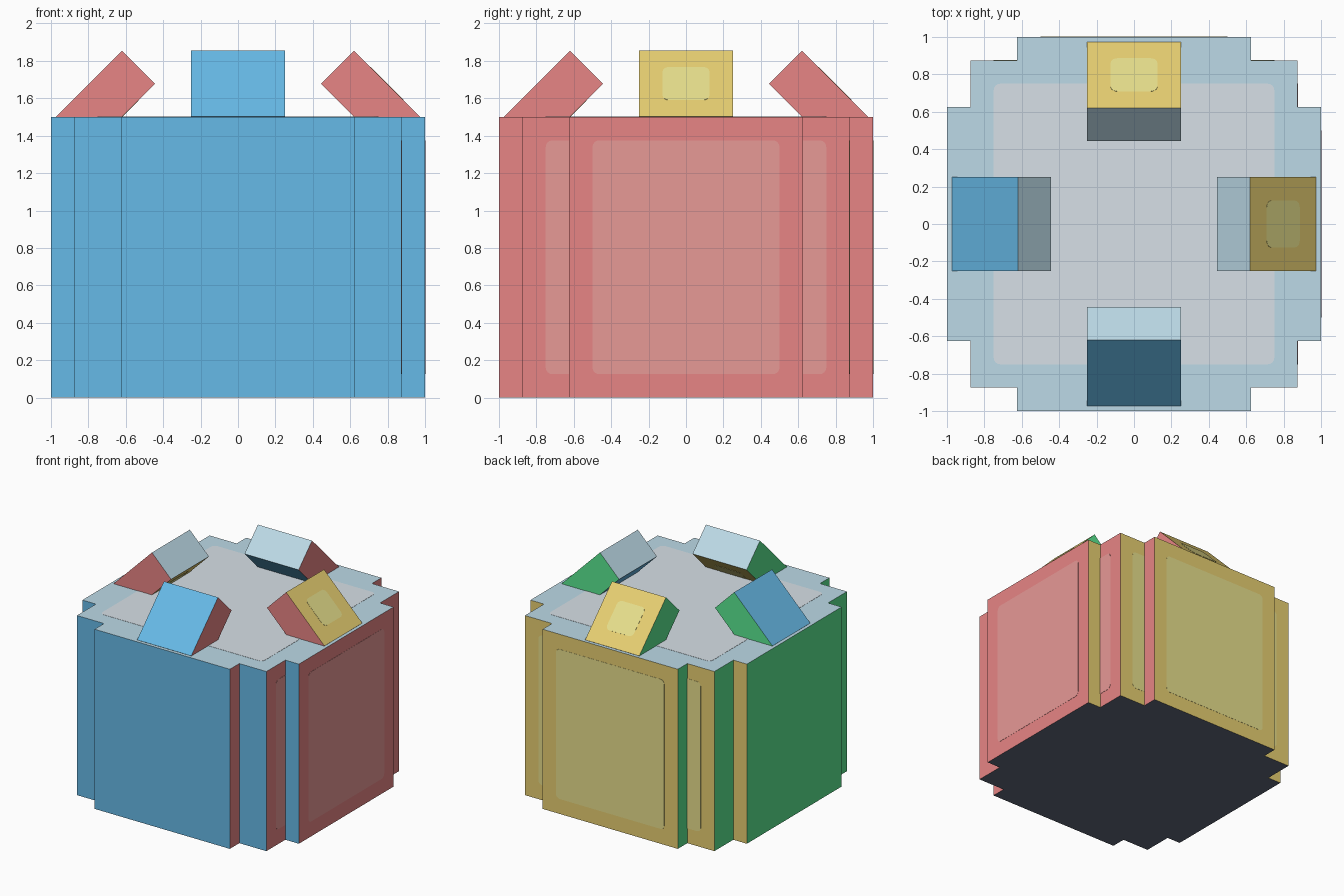
import bpy
import bmesh
from math import radians
from mathutils import Matrix, Vector

if "Cube" in bpy.data.objects:
    bpy.data.objects.remove(bpy.data.objects["Cube"], do_unlink=True)


def linear(c):
    c /= 255
    return c / 12.92 if c <= 0.04045 else ((c + 0.055) / 1.055) ** 2.4


def material(name, *rgb):
    mat = bpy.data.materials.new(name)
    colour = [linear(c) for c in rgb] + [1]
    mat.use_nodes = True
    mat.diffuse_color = colour
    mat.node_tree.nodes["Principled BSDF"].inputs["Base Color"].default_value = colour
    return mat


# One colour for each facing direction
FACING = [
    (Vector((0, -1, 0)), material("sky_blue", 110, 199, 247)),
    (Vector((0, 1, 0)), material("yellow", 248, 222, 122)),
    (Vector((1, 0, 0)), material("coral_red", 244, 140, 140)),
    (Vector((-1, 0, 0)), material("green", 95, 243, 152)),
    (Vector((0, 0, 1)), material("pale_blue", 190, 220, 233)),
    (Vector((0, 0, -1)), material("slate", 97, 105, 124)),
]
PALE_YELLOW = material("pale_yellow", 255, 246, 155)
PALE_RED = material("pale_red", 250, 166, 163)
NEAR_WHITE = material("near_white", 228, 238, 245)


def add_object(name, bm, mats, matrix=Matrix()):
    mesh = bpy.data.meshes.new(name)
    bmesh.ops.recalc_face_normals(bm, faces=bm.faces)
    bm.normal_update()
    if len(mats) > 1:
        for f in bm.faces:
            f.material_index = max(range(6), key=lambda i: f.normal.dot(FACING[i][0]))
    bm.to_mesh(mesh)
    bm.free()
    for m in mats:
        mesh.materials.append(m)
    obj = bpy.data.objects.new(name, mesh)
    obj.matrix_world = matrix
    bpy.context.collection.objects.link(obj)
    return obj


def box(size):
    bm = bmesh.new()
    bmesh.ops.create_cube(bm, size=1)
    bmesh.ops.scale(bm, vec=size, verts=bm.verts)
    return bm


def plate(name, width, height, mat, matrix):
    """Thin round-cornered panel facing local +y."""
    bm = box((width, 0.003, height))
    corners = [e for e in bm.edges
               if abs(e.verts[0].co.y - e.verts[1].co.y) > 0.001]
    bmesh.ops.bevel(bm, geom=corners, offset=0.035, segments=4,
                    profile=0.5, affect='EDGES')
    add_object(name, bm, [mat], matrix)


ALL = [m for _, m in FACING]
move = Matrix.Translation


def turn(angle, axis):
    return Matrix.Rotation(radians(angle), 4, axis)


# Body: prism with stepped corners
quarter = [(1, 0.625), (0.875, 0.625), (0.875, 0.875), (0.625, 0.875), (0.625, 1)]
outline = []
for sx, sy in ((1, 1), (-1, 1), (-1, -1), (1, -1)):
    pts = [(sx * x, sy * y) for x, y in quarter]
    outline += pts if sx * sy > 0 else pts[::-1]
bm = bmesh.new()
base = bm.faces.new([bm.verts.new((x, y, 0)) for x, y in outline])
top = bmesh.ops.extrude_face_region(bm, geom=[base], use_keep_orig=True)
bmesh.ops.translate(bm, vec=(0, 0, 1.5),
                    verts=[v for v in top["geom"] if isinstance(v, bmesh.types.BMVert)])
add_object("body", bm, ALL)

# Pale panels on the back, left side and top of the body
for side, angle, mat in (("back", 0, PALE_YELLOW), ("left", -90, PALE_RED)):
    for part, y, width in (("panel", 1, 1), ("corner_panels", 0.875, 1.5)):
        plate(f"{side}_{part}", width, 1.25, mat,
              turn(angle, 'Z') @ move((0, y, 0.75)))
plate("top_panel", 1.5, 1.5, NEAR_WHITE, move((0, 0, 1.5)) @ turn(90, 'X'))

# Four tilted flaps, two of them turned a quarter round
for name, angle, s in (("front", 0, -1), ("back", 0, 1),
                       ("right", -90, -1), ("left", -90, 1)):
    place = turn(angle, 'Z') @ move((0, s * 0.7085, 1.59)) @ turn(s * 45, 'X')
    add_object(f"{name}_flap", box((0.5, 0.25, 0.5)), ALL, place)
    plate(f"{name}_flap_panel", 0.25, 0.25, PALE_YELLOW, place @ move((0, 0.125, 0)))
